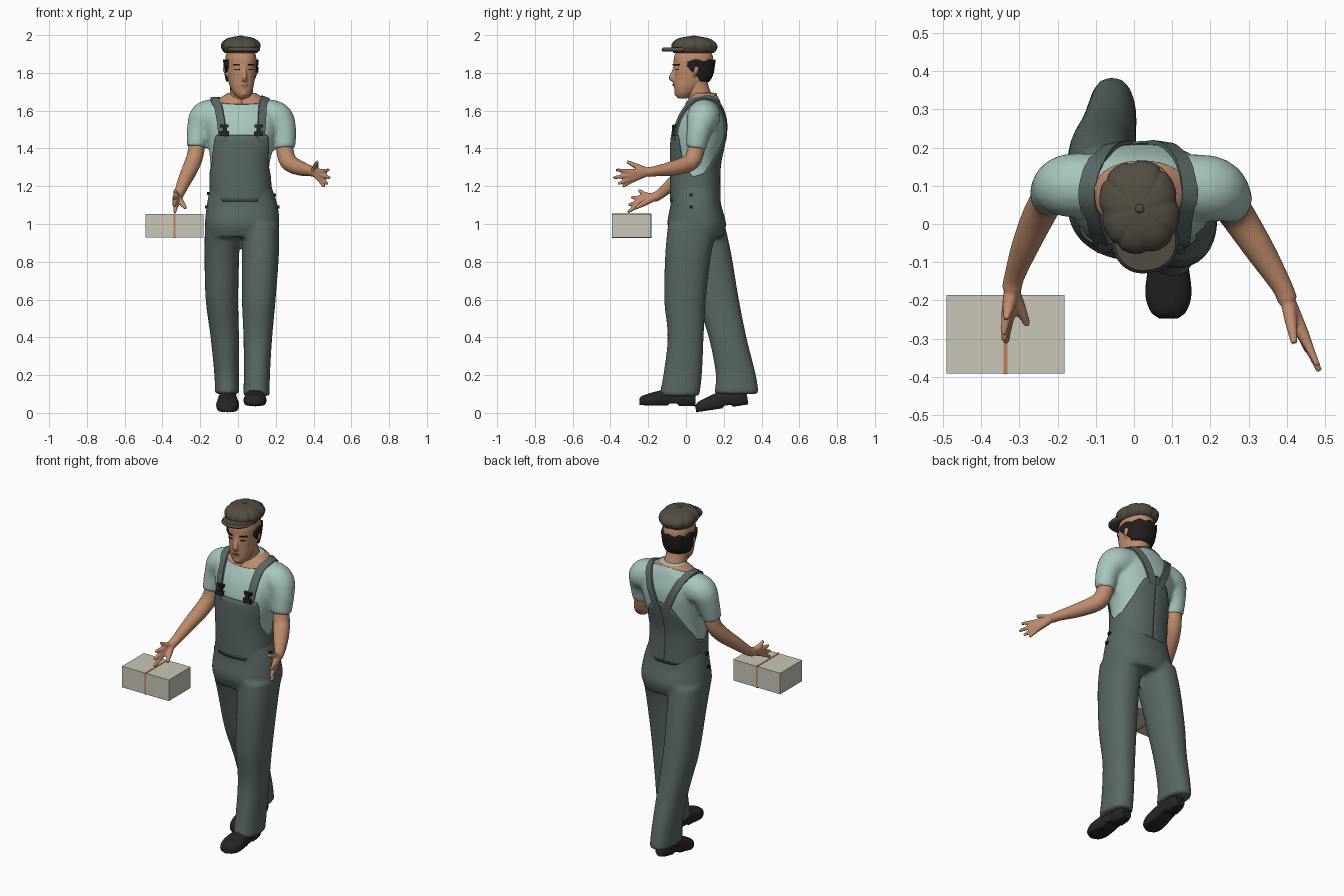
import bpy, bmesh, math
from mathutils import Vector, Matrix, Quaternion
from mathutils.bvhtree import BVHTree

if "Cube" in bpy.data.objects:
    bpy.data.objects.remove(bpy.data.objects["Cube"])


def material(name, *srgb):
    mat = bpy.data.materials.new(name)
    colour = [(c / 255) ** 2.2 for c in srgb] + [1]
    mat.use_nodes = True
    mat.diffuse_color = colour
    mat.node_tree.nodes["Principled BSDF"].inputs["Base Color"].default_value = colour
    return mat


SHIRT = material("pale green shirt", 166, 196, 189)
DENIM = material("grey green overalls", 89, 103, 101)
SKIN = material("skin", 190, 139, 108)
LIPS = material("lips", 150, 95, 78)
CAP = material("brown cap", 84, 78, 68)
HAIR = material("dark hair", 38, 36, 35)
LEATHER = material("black leather", 42, 42, 44)
CARD = material("parcel card", 200, 197, 183)
TAPE = material("parcel tape", 192, 125, 88)


def sample(keys, t):
    """Smoothly interpolate key tuples by their first value."""
    i = max(0, min(len(keys) - 2, sum(k[0] <= t for k in keys) - 1))
    p, q = keys[i], keys[i + 1]
    before, after = keys[max(i - 1, 0)], keys[min(i + 2, len(keys) - 1)]
    h = q[0] - p[0]
    u = (t - p[0]) / h
    out = []
    for j in range(1, len(p)):
        start = (q[j] - before[j]) / (q[0] - before[0]) * h
        end = (after[j] - p[j]) / (after[0] - p[0]) * h
        curve = 3 * (q[j] - p[j]) - 2 * start - end
        out.append(p[j] + u * (start + u * (curve + u * (start + end - 2 * (q[j] - p[j])))))
    return out


def linear(keys, t):
    for p, q in zip(keys, keys[1:]):
        if t <= q[0]:
            return p[1] + (q[1] - p[1]) * (t - p[0]) / (q[0] - p[0])
    return keys[-1][1]


def steps(a, b, n):
    return [a + (b - a) * i / n for i in range(n + 1)]


def at(form, angle, z, grow=0):
    """Point on a form of stacked ovals; angle zero faces the front."""
    cx, cy, rx, ry = sample(form, z)
    s, c = math.sin(angle), -math.cos(angle)
    return Vector((cx + (rx + grow) * math.copysign(abs(s) ** 0.88, s),
                   cy + (ry + grow) * math.copysign(abs(c) ** 0.88, c), z))


def grid(bm, rows, wrap=True):
    vs = [[bm.verts.new(p) for p in row] for row in rows]
    n = len(vs[0])
    for r, s in zip(vs, vs[1:]):
        for i in range(n if wrap else n - 1):
            k = (i + 1) % n
            bm.faces.new((r[i], r[k], s[k], s[i]))
    if wrap:
        bm.faces.new(vs[0][::-1])
        bm.faces.new(vs[-1])


def loft(bm, form, count=24, sides=40, grow=lambda a: 0):
    angles = steps(0, math.tau, sides)[:-1]
    grid(bm, [[at(form, a, z, grow(a)) for a in angles] for z in steps(form[0][0], form[-1][0], count)])


def tube(bm, path, count=20, sides=16):
    """Round tube through (x, y, z, radius) points."""
    keys = [(i, *p) for i, p in enumerate(path)]
    pts = [sample(keys, t) for t in steps(0, len(path) - 1, count)]
    centres = [Vector(p[:3]) for p in pts]
    old, turn, rows = Vector((0, 0, 1)), Quaternion(), []
    for i, p in enumerate(pts):
        way = (centres[min(i + 1, count)] - centres[max(i - 1, 0)]).normalized()
        turn = old.rotation_difference(way) @ turn
        old = way
        rows.append([centres[i] + turn @ Vector((math.cos(a), math.sin(a), 0)) * p[3]
                     for a in steps(0, math.tau, sides)[:-1]])
    grid(bm, rows)


def finish(name, bm, mat, matrix=None, voxel=0, thick=0, smooth=True):
    if matrix:
        bm.transform(matrix)
    mesh = bpy.data.meshes.new(name)
    bm.to_mesh(mesh)
    bm.free()
    mesh.materials.append(mat)
    obj = bpy.data.objects.new(name, mesh)
    bpy.context.collection.objects.link(obj)
    if smooth:
        mesh.shade_smooth()
        mesh.set_sharp_from_angle(angle=0.9)
    if voxel:
        mod = obj.modifiers.new("blend", "REMESH")
        mod.mode, mod.voxel_size, mod.use_smooth_shade = "VOXEL", voxel, True
        mod = obj.modifiers.new("soften", "SMOOTH")
        mod.factor, mod.iterations = 0.5, 4
    if thick:
        mod = obj.modifiers.new("cloth", "SOLIDIFY")
        mod.thickness, mod.offset = thick, -1
    return obj


def sheet(name, form, mat, a, b, low, high, grow, thick=0.006, matrix=None, cols=64):
    """Layer lying over part of a form, between two height rules."""
    bm = bmesh.new()
    angles = steps(a, b, cols)
    grid(bm, [[at(form, t, low(t) + (high(t) - low(t)) * v, grow) for t in angles]
              for v in steps(0, 1, 14)], wrap=False)
    return finish(name, bm, mat, matrix, thick=thick)


def block(name, centre, size, mat, turn=Matrix()):
    bm = bmesh.new()
    bmesh.ops.create_cube(bm, size=1)
    return finish(name, bm, mat, Matrix.Translation(centre) @ turn @ Matrix.Diagonal((*size, 1)), smooth=False)


# Shirt: torso with two sleeves
TORSO = [(1.1, .02, .05, .16, .125), (1.3, .01, .05, .155, .125), (1.45, .02, .065, .18, .138),
         (1.55, .02, .08, .195, .128), (1.62, .02, .09, .165, .1), (1.66, .02, .097, .12, .08),
         (1.695, .02, .1, .07, .055)]
bm = bmesh.new()
loft(bm, TORSO)
tube(bm, [(-.1, .1, 1.58, .085), (-.175, .1, 1.565, .083), (-.207, .09, 1.5, .064), (-.222, .07, 1.405, .051)])
tube(bm, [(.12, .1, 1.58, .085), (.205, .09, 1.56, .087), (.242, .07, 1.5, .067), (.25, .052, 1.4, .054)])
shirt = finish("shirt", bm, SHIRT, voxel=.011)

# Open neckline and neck
sheet("neckline", TORSO, SKIN, 0, math.tau, lambda a: 1.66 - .025 * math.cos(a), lambda a: 1.694, .004, .003)
bm = bmesh.new()
tube(bm, [(.02, .095, 1.62, .066), (.018, .065, 1.7, .061), (.015, .045, 1.78, .06)])
finish("neck", bm, SKIN)

# Overalls: hips and legs in one, bib and back panel laid over the shirt
HIPS = [(.93, .02, .06, .185, .135), (1.0, .022, .057, .197, .155), (1.1, .022, .052, .187, .135),
        (1.2, .015, .047, .162, .126)]
FRONT_LEG = [(.09, .098, -.035, .07, .106), (.2, .1, -.018, .069, .102), (.4, .105, -.002, .076, .095),
             (.6, .11, -.005, .089, .11), (.85, .119, .013, .098, .122), (1.0, .12, .04, .098, .135)]
BACK_LEG = [(.1, -.057, .268, .064, .118), (.2, -.06, .264, .065, .106), (.4, -.07, .22, .075, .1),
            (.6, -.085, .168, .086, .112), (.85, -.085, .113, .092, .125), (1.0, -.08, .07, .095, .135)]
bm = bmesh.new()
for form in (HIPS, FRONT_LEG, BACK_LEG):
    loft(bm, form, 30)
overalls = finish("overalls", bm, DENIM, voxel=.011)
BIB_TOP = [(0, 1.47), (.74, 1.47), (.85, 1.44), (1.1, 1.32), (1.5, 1.25), (1.9, 1.27),
           (2.4, 1.36), (2.8, 1.46), (3.2, 1.5)]
sheet("bib", TORSO, DENIM, -math.pi, math.pi, lambda a: 1.12, lambda a: linear(BIB_TOP, abs(a)), .009, cols=120)

# Straps follow the shirt over the shoulders
bpy.context.view_layer.update()
graph = bpy.context.evaluated_depsgraph_get()
shirt_surface = BVHTree.FromObject(shirt, graph)
hip_surface = BVHTree.FromObject(overalls, graph)


def strap(name, path):
    bm = bmesh.new()
    keys = [(i, *p) for i, p in enumerate(path)]
    hits = [shirt_surface.find_nearest(Vector(sample(keys, t)))[:2] for t in steps(0, len(path) - 1, 36)]
    rows = []
    for i, (spot, normal) in enumerate(hits):
        way = hits[min(i + 1, 36)][0] - hits[max(i - 1, 0)][0]
        side = way.cross(normal).normalized() * .021
        rows.append([spot + side * s + normal * d for s, d in ((-1, 0), (1, 0), (1, .011), (-1, .011))])
    grid(bm, rows)
    bmesh.ops.recalc_face_normals(bm, faces=bm.faces)
    finish(name, bm, DENIM)


strap("right_strap", [(-.088, -.08, 1.44), (-.095, -.05, 1.55), (-.115, 0, 1.64), (-.125, .08, 1.68),
                      (-.105, .16, 1.66), (-.06, .21, 1.56), (-.01, .22, 1.44)])
strap("left_strap", [(.125, -.08, 1.44), (.13, -.05, 1.55), (.138, 0, 1.64), (.15, .08, 1.68),
                     (.135, .16, 1.66), (.09, .21, 1.56), (.04, .22, 1.44)])

# Buckles on the bib and buttons on the hip
for side, x in (("right", -.088), ("left", .125)):
    for part, z, width, height in (("clasp", 1.535, .045, .016), ("slide", 1.51, .022, .05), ("stud", 1.485, .048, .026)):
        spot, normal = shirt_surface.find_nearest(Vector((x, -.12, z)))[:2]
        block(f"{side}_buckle_{part}", spot + normal * .012, (width, .016, height), LEATHER)
for name, z in (("upper", 1.19), ("lower", 1.11)):
    for side in (-1, 1):
        spot = hip_surface.find_nearest(Vector((side * .3, .01, z)))[0]
        block(f"{name}_hip_button", spot, (.022, .016, .016), LEATHER)


# Bare arms with hands
def arm(name, path, tips, thumb):
    bm = bmesh.new()
    tube(bm, path, 30)
    wrist = Vector(path[-1][:3])
    middle = sum((Vector(t) for t in tips), Vector()) / len(tips)
    for tip in tips:
        end = Vector(tip)
        knuckle = wrist.lerp(end.lerp(middle, .25), .5)
        tube(bm, [(*wrist, .02), (*knuckle, .0165), (*knuckle.lerp(end, .5), .0115), (*end, .008)])
    end = Vector(thumb)
    tube(bm, [(*wrist, .02), (*wrist.lerp(end, .5), .016), (*end, .009)])
    finish(name, bm, SKIN, voxel=.005)


arm("right_arm", [(-.21, .08, 1.48, .043), (-.225, .065, 1.37, .044), (-.25, .02, 1.3, .043),
                  (-.285, -.06, 1.225, .036), (-.312, -.135, 1.16, .027), (-.32, -.17, 1.14, .026)],
    [(-.334, -.31, 1.062), (-.34, -.305, 1.1), (-.342, -.29, 1.14), (-.334, -.25, 1.18)], (-.278, -.265, 1.085))
arm("left_arm", [(.24, .07, 1.48, .044), (.25, .05, 1.38, .046), (.272, .02, 1.325, .046),
                 (.33, -.07, 1.295, .039), (.385, -.16, 1.28, .028), (.402, -.2, 1.275, .026)],
    [(.48, -.37, 1.287), (.485, -.385, 1.245), (.473, -.36, 1.212), (.455, -.335, 1.198)], (.419, -.312, 1.33))

# Head, turned a little to its left
TURN = Matrix.Translation((.015, .04, 0)) @ Matrix.Rotation(.17, 4, "Z")
HEAD = [(1.665, 0, -.06, .022, .025), (1.685, 0, -.05, .042, .047), (1.72, 0, -.033, .059, .07),
        (1.77, 0, -.01, .071, .094), (1.83, 0, -.002, .078, .103), (1.89, 0, 0, .079, .102), (1.95, 0, 0, .055, .07)]
bm = bmesh.new()
loft(bm, HEAD)
tube(bm, [(0, -.096, 1.835, .01), (0, -.11, 1.8, .011), (0, -.12, 1.775, .014), (0, -.102, 1.76, .014)])
tube(bm, [(-.05, -.078, 1.834, .009), (0, -.097, 1.838, .011), (.05, -.078, 1.834, .009)])
tube(bm, [(-.024, -.091, 1.733, .008), (0, -.099, 1.737, .012), (.024, -.091, 1.733, .008)])
tube(bm, [(0, -.085, 1.682, .013), (0, -.088, 1.692, .016), (0, -.084, 1.702, .012)])
for s in (-1, 1):
    tube(bm, [(s * .074, -.012, 1.785, .009), (s * .08, -.002, 1.81, .015), (s * .082, .004, 1.835, .013)])
finish("head", bm, SKIN, TURN, voxel=.006)
for name, s in (("right", -1), ("left", 1)):
    a, b = sorted((s * .22, s * .7))
    sheet(f"{name}_eyebrow", HEAD, HAIR, a, b, lambda t: 1.839, lambda t: 1.846, .007, .005, TURN, 10)
    sheet(f"{name}_eye", HEAD, HAIR, a + .04, b - .04, lambda t: 1.815, lambda t: 1.821, .002, .004, TURN, 10)
sheet("mouth", HEAD, LIPS, -.22, .22, lambda t: 1.733, lambda t: 1.738, .01, .006, TURN, 10)
HAIR_LOW = [(0, 1.75), (1.2, 1.755), (1.65, 1.8), (1.95, 1.835)]
sheet("hair", HEAD, HAIR, 1.2, math.tau - 1.2, lambda a: linear(HAIR_LOW, abs(a - math.pi)),
      lambda a: 1.865 + .006 * math.sin(9 * a), .011, .012, TURN)

# Flat cap with seams, peak and button
CROWN = [(1.905, 0, 0, .084, .106), (1.92, 0, .004, .096, .117), (1.945, 0, .004, .103, .121),
         (1.968, 0, .002, .092, .106), (1.986, 0, 0, .062, .07), (1.994, 0, 0, .02, .022)]
bm = bmesh.new()
loft(bm, CROWN, 20, 96, lambda a: -.006 * abs(math.cos(4 * a)) ** 12)
finish("cap_crown", bm, CAP, TURN)
bm = bmesh.new()
loft(bm, [(1.912, 0, -.078, .078, .083), (1.921, 0, -.08, .087, .09), (1.934, 0, -.078, .08, .084)], 6)
finish("cap_peak", bm, CAP, TURN)
bm = bmesh.new()
bmesh.ops.create_uvsphere(bm, u_segments=16, v_segments=8, radius=.012)
finish("cap_button", bm, CAP, TURN @ Matrix.Translation((0, 0, 1.993)) @ Matrix.Diagonal((1, 1, .5, 1)))

# Shoes: lofted from heel to toe, cut flat along the sole
SHOE = [(0, 0, .035, .028, .035), (.03, 0, .042, .042, .05), (.1, 0, .045, .045, .06), (.17, 0, .036, .054, .05),
        (.24, 0, .026, .06, .04), (.285, 0, .02, .045, .03), (.3, 0, .018, .025, .018)]
for name, heel, pitch, length in (("front", (.09, .05, .035), -.02, .99), ("back", (-.055, .33, .045), .15, .93)):
    bm = bmesh.new()
    loft(bm, SHOE)
    for v in bm.verts:
        v.co.y = max(v.co.y, .012 if .09 < v.co.z < .14 else 0)
    finish(f"{name}_shoe", bm, LEATHER, Matrix.Translation(heel)
           @ Matrix.Rotation(math.pi / 2 + pitch, 4, "X") @ Matrix.Diagonal((1, 1, length, 1)))

# Parcel with a band of tape
block("parcel", (-.336, -.288, .99), (.308, .205, .125), CARD)
block("parcel_band", (-.336, -.288, .99), (.011, .209, .129), TAPE)
